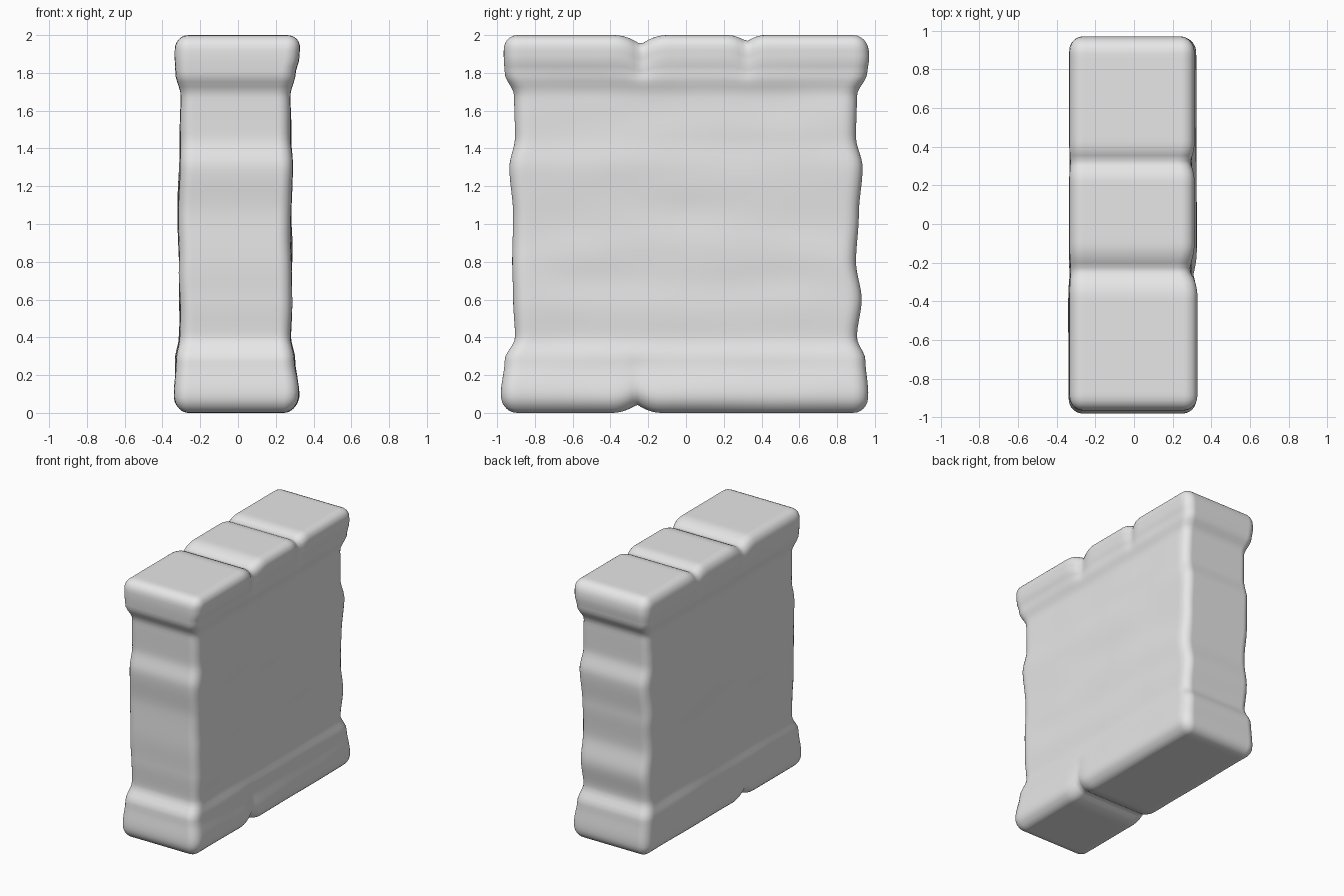
import bpy
import bmesh
from mathutils import Vector, noise

cube = bpy.data.objects.get("Cube")
if cube:
    bpy.data.objects.remove(cube, do_unlink=True)

HALF = Vector((0.33, 0.97, 1.0))
ROUNDING = 0.075

# Wall profile: height, then right/left limits in x and front/back limits in y
PROFILE = [
    (0.00, -.33, .31, -.97, .96),
    (0.10, -.335, .325, -.98, .965),
    (0.28, -.33, .30, -.96, .95),
    (0.40, -.31, .28, -.905, .905),
    (0.60, -.31, .285, -.915, .93),
    (0.80, -.31, .285, -.92, .90),
    (1.05, -.32, .28, -.915, .915),
    (1.30, -.31, .29, -.935, .935),
    (1.46, -.305, .28, -.905, .90),
    (1.68, -.305, .275, -.91, .905),
    (1.80, -.33, .305, -.96, .96),
    (1.88, -.335, .325, -.965, .97),
    (2.00, -.335, .335, -.965, .96),
]

# Seams between stones: position in y, half width, depth
CAP_SEAMS = [(-.24, .14, .05), (.32, .10, .035)]
BASE_SEAMS = [(-.26, .13, .045)]


def smooth(t):
    t = min(max(t, 0), 1)
    return t * t * (3 - 2 * t)


def limits(z):
    """Smoothly interpolated profile limits at height z."""
    for low, high in zip(PROFILE, PROFILE[1:]):
        if z <= high[0]:
            t = smooth((z - low[0]) / (high[0] - low[0]))
            return [a + (b - a) * t for a, b in zip(low[1:], high[1:])]
    return PROFILE[-1][1:]


def seam_depth(y, seams):
    return sum(d * max(0, 1 - abs(y - c) / w) ** 2 for c, w, d in seams)


def rounded(p):
    """Project a point on the box onto the box with rounded edges."""
    inner = Vector([min(max(c, ROUNDING - h), h - ROUNDING) for c, h in zip(p, HALF)])
    return inner + (p - inner).normalized() * ROUNDING


def sculpt(p):
    """Fit a rounded block to the wall profile and press in the seams."""
    p = rounded(Vector([c * h for c, h in zip(p, HALF)]))
    z = p.z + HALF.z
    x0, x1, y0, y1 = limits(z)
    u = (p.x / HALF.x + 1) / 2
    v = (p.y / HALF.y + 1) / 2
    x = x0 + (x1 - x0) * u
    y = y0 + (y1 - y0) * v

    # Cap stones and base stones
    cap = smooth((z - 1.72) / .2)
    base = smooth((.35 - z) / .25)
    top = cap * seam_depth(y, CAP_SEAMS)
    bottom = base * seam_depth(y, BASE_SEAMS)
    x -= u * (.7 * top + .4 * bottom) - (1 - u) * .15 * (top + bottom)
    x -= u * cap * .015 * smooth((y + .3) / .12)

    # Faint uneven courses on the broad faces
    x += .007 * (1 - cap) * noise.noise(Vector((u * 3, y * 2, z * 5)))
    return Vector((x, y, z - top + bottom))


# Single weathered block, dense enough for soft edges and seams
bm = bmesh.new()
bmesh.ops.create_cube(bm, size=2)
bmesh.ops.subdivide_edges(bm, edges=bm.edges[:], cuts=72, use_grid_fill=True)
for vert in bm.verts:
    vert.co = sculpt(vert.co)
bmesh.ops.recalc_face_normals(bm, faces=bm.faces[:])

mesh = bpy.data.meshes.new("stone_wall")
bm.to_mesh(mesh)
bm.free()
mesh.shade_smooth()

# Plain stone colour
stone = bpy.data.materials.new("stone_grey")
stone.use_nodes = True
colour = (.8, .8, .8, 1)
stone.diffuse_color = colour
stone.node_tree.nodes["Principled BSDF"].inputs["Base Color"].default_value = colour
mesh.materials.append(stone)

wall = bpy.data.objects.new("stone_wall", mesh)
bpy.context.collection.objects.link(wall)
